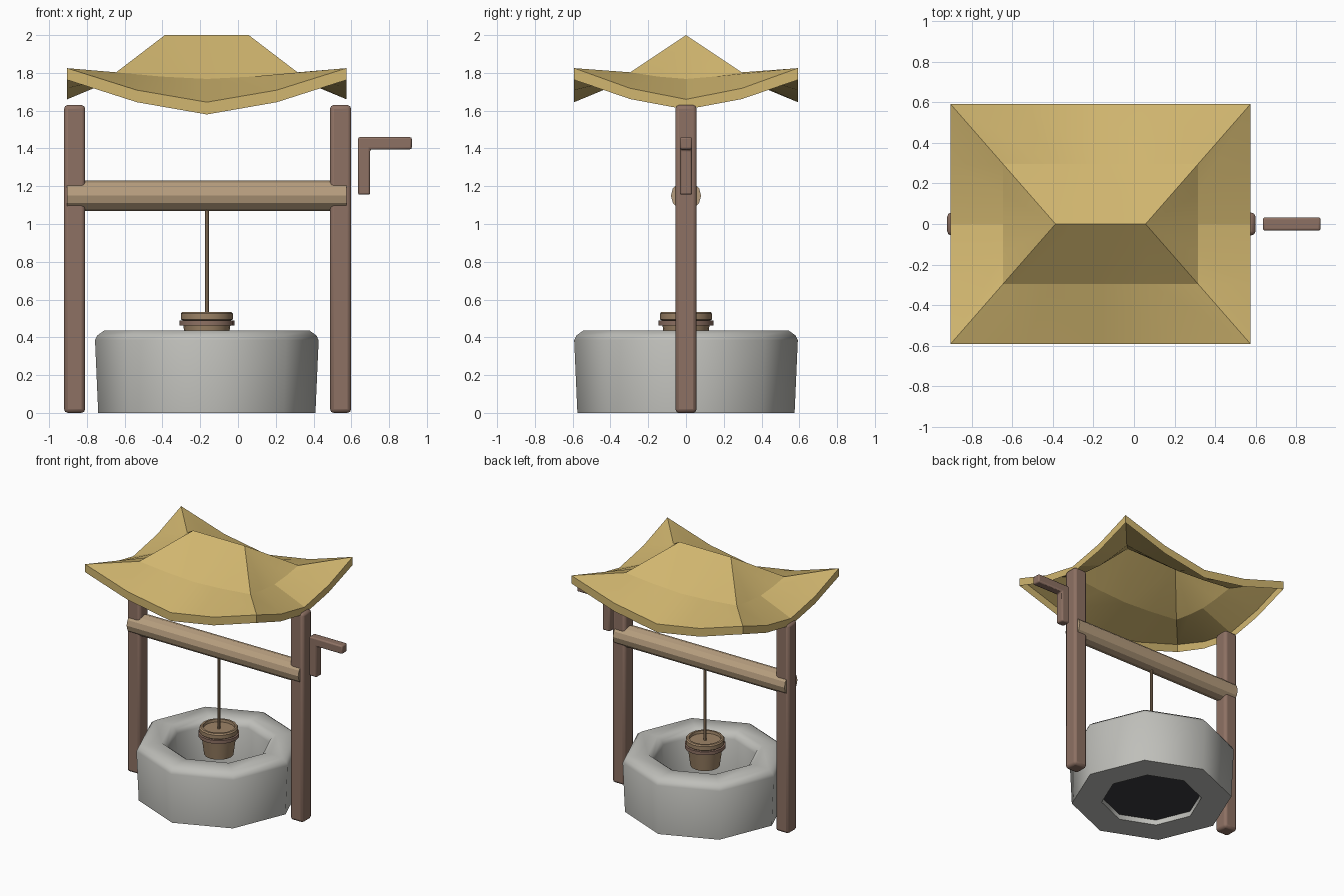
import bpy, bmesh, math
from mathutils import Vector

if "Cube" in bpy.data.objects:
    bpy.data.objects.remove(bpy.data.objects["Cube"], do_unlink=True)

CX = -0.165  # middle of the well, off centre because of the crank


def material(name, rgb):
    m = bpy.data.materials.new(name)
    m.use_nodes = True
    m.diffuse_color = (*rgb, 1)
    m.node_tree.nodes["Principled BSDF"].inputs["Base Color"].default_value = (*rgb, 1)
    return m


STRAW = material("straw yellow", (0.64, 0.47, 0.16))
STONE = material("stone grey", (0.52, 0.52, 0.49))
WOOD = material("brown wood", (0.27, 0.165, 0.125))
LIGHT_WOOD = material("light wood", (0.47, 0.34, 0.21))
BUCKET_WOOD = material("bucket wood", (0.34, 0.23, 0.135))
DARK = material("dark pit", (0.045, 0.045, 0.05))


def add_object(name, bm, mat, angle=30, bevel=0):
    """Turn a bmesh into a shaded object, with an optional bevel."""
    mesh = bpy.data.meshes.new(name)
    bm.to_mesh(mesh)
    bm.free()
    mesh.materials.append(mat)
    ob = bpy.data.objects.new(name, mesh)
    bpy.context.collection.objects.link(ob)
    if bevel:
        mod = ob.modifiers.new("Bevel", "BEVEL")
        mod.width = bevel
        mod.segments = 2
    bpy.ops.object.select_all(action="DESELECT")
    ob.select_set(True)
    bpy.context.view_layer.objects.active = ob
    bpy.ops.object.shade_smooth_by_angle(angle=math.radians(angle))
    return ob


def extrude(name, outline, half_y, mat, bevel):
    """Extrude an xz outline symmetrically along y."""
    bm = bmesh.new()
    face = bm.faces.new([bm.verts.new((x, -half_y, z)) for x, z in outline])
    ext = bmesh.ops.extrude_face_region(bm, geom=[face])
    moved = [v for v in ext["geom"] if isinstance(v, bmesh.types.BMVert)]
    bmesh.ops.translate(bm, vec=(0, 2 * half_y, 0), verts=moved)
    bmesh.ops.recalc_face_normals(bm, faces=bm.faces)
    return add_object(name, bm, mat, bevel=bevel)


def lathe(name, profile, sides, mat, angle=30, closed=False):
    """Spin (radius, z) points; a closed profile makes a ring, an open one is capped."""
    bm = bmesh.new()
    rings = []
    for r, z in profile:
        turns = [math.tau * i / sides for i in range(sides)]
        rings.append([bm.verts.new((r * math.cos(a), r * math.sin(a), z)) for a in turns])
    pairs = list(zip(rings, rings[1:]))
    if closed:
        pairs.append((rings[-1], rings[0]))
    else:
        bm.faces.new(rings[0])
        bm.faces.new(rings[-1])
    for a, b in pairs:
        for i in range(sides):
            j = (i + 1) % sides
            bm.faces.new((a[i], a[j], b[j], b[i]))
    bmesh.ops.recalc_face_normals(bm, faces=bm.faces)
    ob = add_object(name, bm, mat, angle)
    ob.location.x = CX
    return ob


# Stone wall: octagonal ring with a softened rim, and a dark floor inside
lathe("stone_wall", [(0.575, 0), (0.592, 0.385), (0.58, 0.41), (0.545, 0.435),
                     (0.41, 0.435), (0.375, 0.41), (0.36, 0.38), (0.36, 0)],
      8, STONE, 60, closed=True)
lathe("pit_floor", [(0.362, 0.04), (0.362, 0.045)], 8, DARK)

# Posts
for name, x in (("right_post", -0.865), ("left_post", 0.543)):
    w = 0.056
    extrude(name, [(x - w, 0), (x + w, 0), (x + w, 1.63), (x - w, 1.63)], w, WOOD, 0.02)

# Winding beam, laid along x
beam = lathe("winding_beam", [(0.08, -0.74), (0.08, 0.74)], 12, LIGHT_WOOD, 20)
beam.rotation_euler.y = math.pi / 2
beam.location.z = 1.15

# Crank: one bent bar
extrude("crank_handle", [(0.635, 1.155), (0.7, 1.155), (0.7, 1.395),
                         (0.92, 1.395), (0.92, 1.46), (0.635, 1.46)], 0.033, WOOD, 0.01)

# Rope and bucket
lathe("rope", [(0.011, 0.5), (0.011, 1.1)], 8, BUCKET_WOOD)
lathe("bucket", [(0.105, 0.32), (0.128, 0.49), (0.138, 0.495), (0.138, 0.525),
                 (0.13, 0.535), (0.115, 0.535), (0.112, 0.515)], 16, BUCKET_WOOD)
lathe("bucket_band", [(0.12, 0.462), (0.146, 0.462), (0.146, 0.488), (0.12, 0.488)],
      16, WOOD, closed=True)

# Roof: a hipped cap flaring into a sagging eave with a hanging edge
bm = bmesh.new()
STEPS = 4


def roof_loop(hx, hy, z, sag_front, sag_side):
    corners = [Vector(c) for c in ((-hx, -hy), (hx, -hy), (hx, hy), (-hx, hy))]
    verts = []
    for s in range(4):
        sag = sag_side if s % 2 else sag_front
        for k in range(STEPS):
            p = corners[s].lerp(corners[(s + 1) % 4], k / STEPS)
            drop = sag * (1 - abs(2 * k / STEPS - 1) ** 1.5)
            verts.append(bm.verts.new((p.x, p.y, z - drop)))
    return verts


ring = roof_loop(0.48, 0.295, 1.803, 0.035, 0.035)
eave = roof_loop(0.74, 0.592, 1.825, 0.18, 0.165)
skirt = roof_loop(0.74, 0.592, 1.763, 0.183, 0.157)
count = len(ring)
for upper, lower in ((ring, eave), (eave, skirt)):
    for i in range(count):
        j = (i + 1) % count
        bm.faces.new((upper[i], lower[i], lower[j], upper[j]))
ridge_r = bm.verts.new((-0.222, 0, 2))
ridge_l = bm.verts.new((0.222, 0, 2))
tops = ((ridge_r, ridge_l), (ridge_l, ridge_l), (ridge_l, ridge_r), (ridge_r, ridge_r))
for s, (a, b) in enumerate(tops):
    for k in range(STEPS):
        i = s * STEPS + k
        bm.faces.new((a if k < STEPS // 2 else b, ring[i], ring[(i + 1) % count]))
    if a is not b:
        bm.faces.new((a, ring[s * STEPS + STEPS // 2], b))
roof = add_object("roof", bm, STRAW, 15)
roof.location.x = CX
